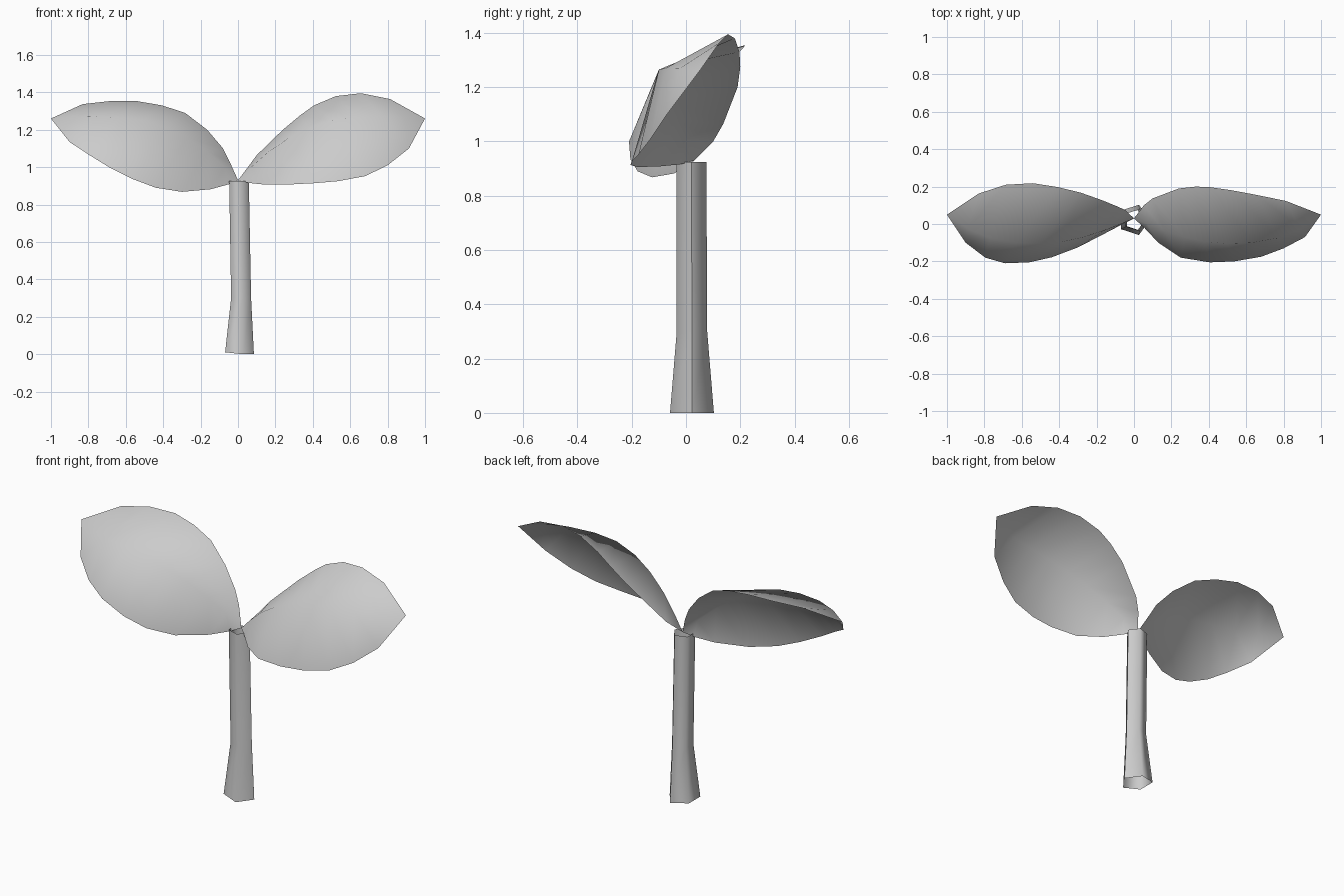
import bpy, bmesh, math

if "Cube" in bpy.data.objects:
    bpy.data.objects.remove(bpy.data.objects["Cube"])

grey = bpy.data.materials.new("soft_grey")
grey.diffuse_color = (0.6, 0.6, 0.6, 1)
grey.use_nodes = True
grey.node_tree.nodes["Principled BSDF"].inputs["Base Color"].default_value = grey.diffuse_color


def finish(name, bm):
    for f in bm.faces:
        f.smooth = True
    me = bpy.data.meshes.new(name)
    bm.to_mesh(me)
    bm.free()
    me.materials.append(grey)
    ob = bpy.data.objects.new(name, me)
    bpy.context.collection.objects.link(ob)
    return ob


# Stem: open five-sided tube, flared at the foot
SIDES = 5
bm = bmesh.new()
rings = []
for cx, cy, r, z in [(0, 0.022, 0.085, 0.0), (0.011, 0.022, 0.059, 0.3), (0.0, 0.02, 0.058, 0.925)]:
    rings.append([bm.verts.new((cx + r * math.cos(math.tau * k / SIDES),
                                cy + r * math.sin(math.tau * k / SIDES),
                                z + (0.01 if z == 0 and k in (2, 3) else 0)))
                  for k in range(SIDES)])
for lo, hi in zip(rings, rings[1:]):
    for k in range(SIDES):
        j = (k + 1) % SIDES
        bm.faces.new((lo[k], lo[j], hi[j], hi[k]))
    bm.edges.get((lo[0], hi[0])).smooth = False   # one crisp seam on the right
finish("stem", bm)

# Leaves: thin domed sheets spanning back edge, midrib and front edge
BASE, TIP = (0, 0.03, 0.93), (1, 0.05, 1.26)
RIB = [(.07, 0, 1.0), (.16, -.035, 1.08), (.27, -.07, 1.155), (.38, -.095, 1.21),
       (.5, -.105, 1.25), (.63, -.1, 1.265), (.77, -.075, 1.27), (.89, -.025, 1.268)]
RIGHT_BACK = [(.053, .1, 1.0), (.1, .137, 1.064), (.24, .19, 1.2), (.33, .2, 1.275),
              (.406, .197, 1.33), (.524, .18, 1.38), (.658, .155, 1.395), (.813, .123, 1.364)]
RIGHT_FRONT = [(.055, -.02, .916), (.13, -.1, .908), (.25, -.18, .906), (.406, -.205, .914),
               (.535, -.2, .925), (.68, -.175, .952), (.80, -.13, 1.01), (.914, -.07, 1.1)]
LEFT_BACK = [(.045, .073, 1.03), (.08, .09, 1.1), (.165, .125, 1.2), (.283, .167, 1.29),
             (.406, .197, 1.33), (.54, .218, 1.353), (.685, .21, 1.353), (.83, .163, 1.337)]
LEFT_FRONT = [(.05, .005, .908), (.145, -.045, .882), (.3, -.125, .868), (.44, -.178, .89),
              (.56, -.205, .935), (.69, -.21, 1.0), (.795, -.18, 1.065), (.9, -.1, 1.134)]


def leaf(name, side, back, front):
    bm = bmesh.new()

    def vert(p):
        return bm.verts.new((side * p[0], p[1], p[2]))
    base, tip = vert(BASE), vert(TIP)
    lines = [[vert(p) for p in pts] for pts in (back, RIB, front)]
    for a, b in zip(lines, lines[1:]):
        bm.faces.new((base, a[0], b[0]))
        for i in range(len(a) - 1):
            bm.faces.new((a[i], a[i + 1], b[i + 1], b[i]))
        bm.faces.new((a[-1], tip, b[-1]))
    # upper side faces up and to the front
    bm.normal_update()
    if sum((f.normal.z - f.normal.y) * f.calc_area() for f in bm.faces) < 0:
        bmesh.ops.reverse_faces(bm, faces=bm.faces[:])
    finish(name, bm)


leaf("right_leaf", 1, RIGHT_BACK, RIGHT_FRONT)
leaf("left_leaf", -1, LEFT_BACK, LEFT_FRONT)
